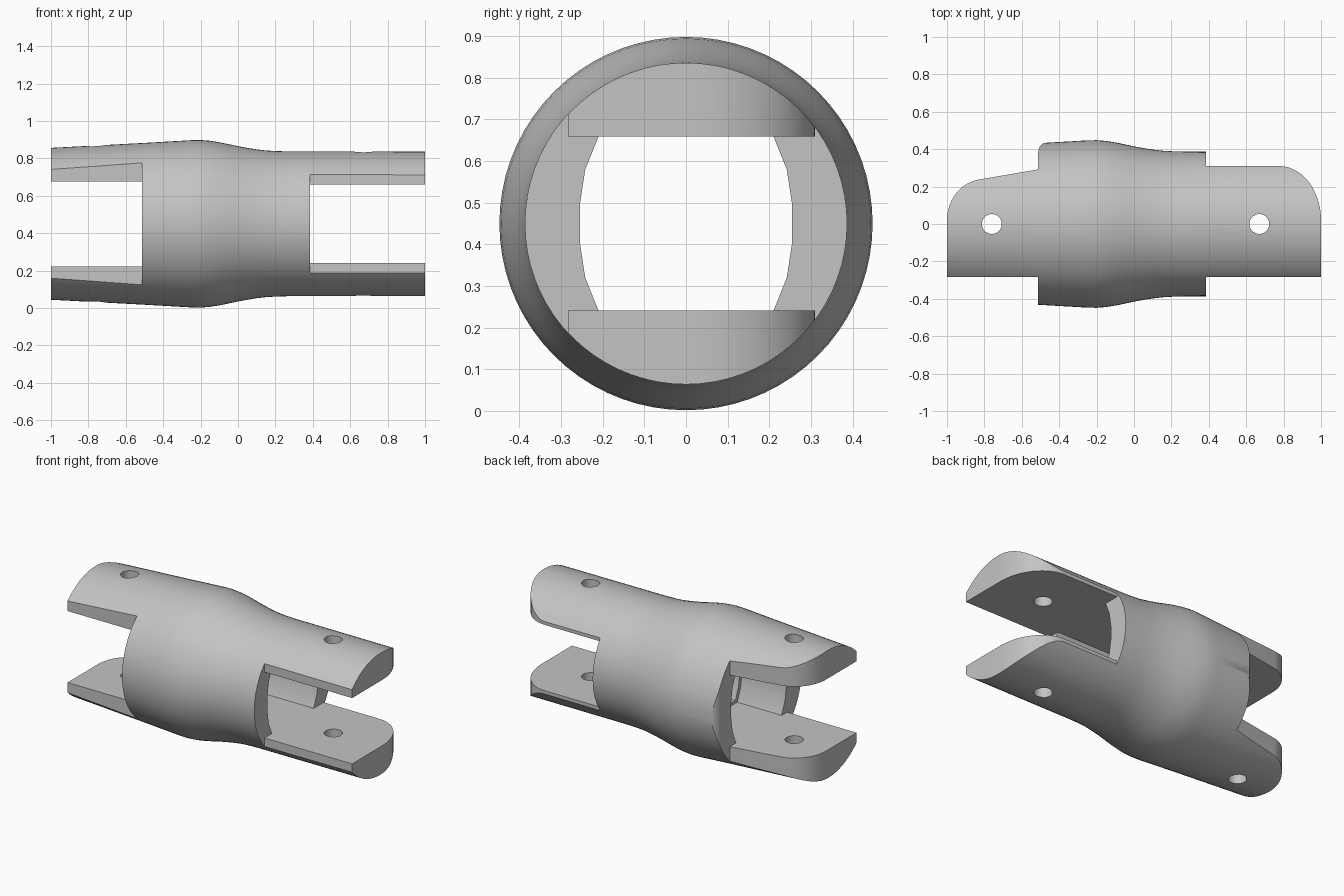
import bpy, bmesh, math
from mathutils import Vector

if "Cube" in bpy.data.objects:
    bpy.data.objects.remove(bpy.data.objects["Cube"], do_unlink=True)

AXIS_Z = 0.45
SIDES = 72

grey = bpy.data.materials.new("machined grey")
grey.use_nodes = True
grey.diffuse_color = (0.55, 0.55, 0.55, 1)
grey.node_tree.nodes["Principled BSDF"].inputs["Base Color"].default_value = (0.55, 0.55, 0.55, 1)


def make_object(name, bm):
    bmesh.ops.recalc_face_normals(bm, faces=bm.faces[:])
    mesh = bpy.data.meshes.new(name)
    bm.to_mesh(mesh)
    bm.free()
    mesh.materials.append(grey)
    obj = bpy.data.objects.new(name, mesh)
    bpy.context.collection.objects.link(obj)
    return obj


def prism(name, points, offset):
    """Extrude a closed outline of 3D points along offset."""
    bm = bmesh.new()
    face = bm.faces.new([bm.verts.new(p) for p in points])
    result = bmesh.ops.extrude_face_region(bm, geom=[face])
    moved = [v for v in result["geom"] if isinstance(v, bmesh.types.BMVert)]
    bmesh.ops.translate(bm, verts=moved, vec=Vector(offset))
    if not face.is_valid or len(bm.faces) < len(points) + 2:
        bm.faces.new([v for v in bm.verts if v not in moved])
    return make_object(name, bm)


def arc(cx, cy, rx, ry, start, end, steps=14):
    angles = [math.radians(start + (end - start) * i / steps) for i in range(steps + 1)]
    return [(cx + rx * math.cos(a), cy + ry * math.sin(a)) for a in angles]


def cut(target, tool, operation="DIFFERENCE"):
    mod = target.modifiers.new(tool.name, "BOOLEAN")
    mod.object, mod.operation, mod.solver = tool, operation, "EXACT"
    bpy.context.view_layer.objects.active = target
    bpy.ops.object.modifier_apply(modifier=mod.name)
    bpy.data.objects.remove(tool, do_unlink=True)


# Turned sleeve: radius profile spun around the long axis
profile = [(-1, 0.406), (-0.51, 0.432), (-0.25, 0.447), (-0.2, 0.448), (-0.15, 0.444),
           (-0.1, 0.436), (-0.05, 0.426), (0, 0.415), (0.05, 0.406), (0.1, 0.398),
           (0.15, 0.392), (0.2, 0.389), (0.27, 0.387), (1, 0.386)]
bm = bmesh.new()
rings = []
for x, r in profile:
    rings.append([bm.verts.new((x, r * math.cos(math.tau * i / SIDES),
                                AXIS_Z + r * math.sin(math.tau * i / SIDES))) for i in range(SIDES)])
for a, b in zip(rings, rings[1:]):
    for i in range(SIDES):
        j = (i + 1) % SIDES
        bm.faces.new((a[i], a[j], b[j], b[i]))
bm.faces.new(rings[0])
bm.faces.new(rings[-1])
sleeve = make_object("coupling_sleeve", bm)

# Trim to the plan outline: narrowed tongues with one rounded back corner each
plan = [(-1.1, -0.283), (-0.512, -0.283), (-0.512, -0.6), (0.385, -0.6), (0.385, -0.283), (1.1, -0.283),
        (1.1, 0.02)]
plan += arc(0.775, 0.02, 0.225, 0.29, 0, 90)
plan += [(0.385, 0.31), (0.385, 0.6), (-0.455, 0.6)]
plan += arc(-0.455, 0.385, 0.057, 0.055, 90, 180, 6)
plan += [(-0.512, 0.292)]
plan += arc(-0.8, 0.02, 0.2, 0.22, 100, 180)
plan += [(-1.1, 0.02)]
cut(sleeve, prism("plan_outline", [(x, y, -0.2) for x, y in plan], (0, 0, 1.4)), "INTERSECT")

# Open slots between the upper and lower tongues
for name, x0, x1, half in (("left_slot", 0.385, 1.2, 0.209), ("right_slot", -1.2, -0.512, 0.227)):
    box = [(x0, -0.7, AXIS_Z - half), (x1, -0.7, AXIS_Z - half),
           (x1, -0.7, AXIS_Z + half), (x0, -0.7, AXIS_Z + half)]
    cut(sleeve, prism(name, box, (0, 1.4, 0)))

# Through passage with bowed sides, stepping wider at the bulge
for name, x0, x1, half, grow in (("narrow_passage", -0.3, 0.5, 0.209, 1), ("wide_passage", -0.6, -0.2, 0.227, 1.09)):
    side = [(0.21 * grow, -half), (0.242 * grow, -0.62 * half), (0.255 * grow, -0.21 * half)]
    side += [(y, -z) for y, z in reversed(side)]
    outline = side + [(-y, -z) for y, z in side]
    cut(sleeve, prism(name, [(x0, y, AXIS_Z + z) for y, z in outline], (x1 - x0, 0, 0)))

# Pin holes through both tongues
for name, x in (("right_pin_hole", -0.76), ("left_pin_hole", 0.67)):
    circle = arc(x, 0, 0.053, 0.053, 0, 360, 32)[:-1]
    cut(sleeve, prism(name, [(px, py, -0.2) for px, py in circle], (0, 0, 1.4)))

bpy.ops.object.select_all(action="DESELECT")
sleeve.select_set(True)
bpy.context.view_layer.objects.active = sleeve
bpy.ops.object.shade_smooth_by_angle(angle=math.radians(25))
